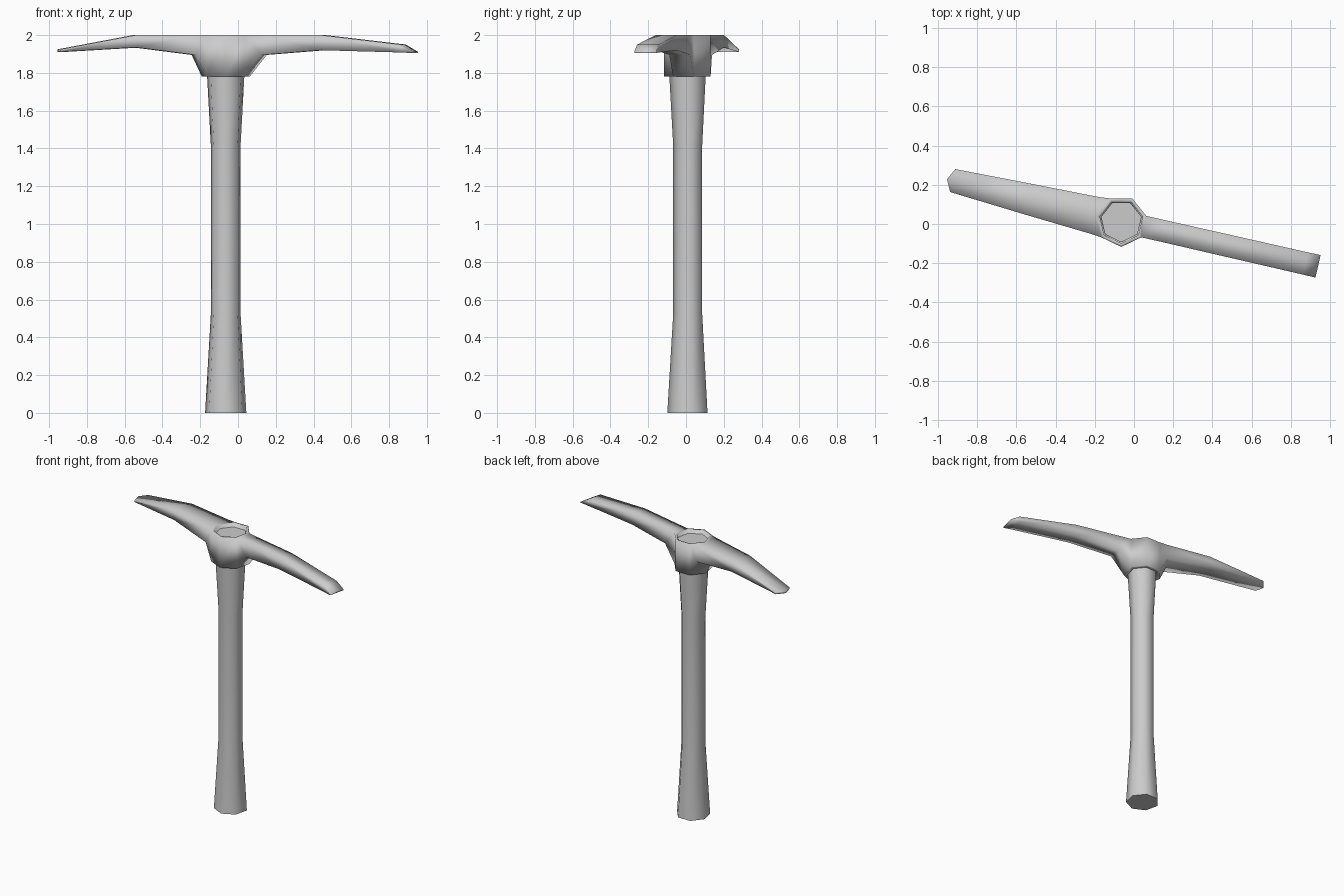
import bpy, bmesh
from math import pi, sin, cos, radians

if "Cube" in bpy.data.objects:
    bpy.data.objects.remove(bpy.data.objects["Cube"])

SIDES = 7
CX, CY = -0.065, 0.013
TILT = -pi / 14            # head turned so its points run along the heptagon


def place(u, v, z):
    return (CX + u * cos(TILT) - v * sin(TILT), CY + u * sin(TILT) + v * cos(TILT), z)


def ring(bm, r, z):
    angles = [(k + 0.5) * 2 * pi / SIDES for k in range(SIDES)]
    return [bm.verts.new(place(r * cos(a), r * sin(a), z)) for a in angles]


def bridge(bm, a, b, edges=range(SIDES)):
    for k in edges:
        n = (k + 1) % SIDES
        bm.faces.new((a[k], a[n], b[n], b[k]))


def finish(bm, name, angle):
    bmesh.ops.recalc_face_normals(bm, faces=bm.faces)
    mesh = bpy.data.meshes.new(name)
    bm.to_mesh(mesh)
    bm.free()
    ob = bpy.data.objects.new(name, mesh)
    bpy.context.collection.objects.link(ob)
    bpy.ops.object.select_all(action='DESELECT')
    ob.select_set(True)
    bpy.context.view_layer.objects.active = ob
    bpy.ops.object.shade_smooth_by_angle(angle=radians(angle))
    return ob


# Handle: seven-sided shaft, flared at both ends
bm = bmesh.new()
profile = [(0.112, 0), (0.081, 0.52), (0.081, 1.42), (0.101, 1.78), (0.106, 1.975)]
rings = [ring(bm, r, z) for r, z in profile]
for a, b in zip(rings, rings[1:]):
    bridge(bm, a, b)
bm.faces.new(rings[0])
bm.faces.new(rings[-1])
finish(bm, "handle", 60)


# Head: collar around the handle, with both arms extruded from its sides
def arm(bm, top, bottom, stations):
    for u, half, z_top, z_bot, nose, shift in stations:
        n = len(top)
        new_top, new_bot = [], []
        for i in range(n):
            t = 2 * i / (n - 1) - 1
            uu = u + nose * (1 - abs(t))
            # columns run +v to -v on the left arm, -v to +v on the right
            v = half * t * (1 if u > 0 else -1) + shift
            new_top.append(bm.verts.new(place(uu, v, z_top)))
            new_bot.append(bm.verts.new(place(uu, v, z_bot)))
        for i in range(n - 1):
            bm.faces.new((top[i], top[i + 1], new_top[i + 1], new_top[i]))
            bm.faces.new((bottom[i], bottom[i + 1], new_bot[i + 1], new_bot[i]))
        for i in (0, n - 1):
            bm.faces.new((top[i], bottom[i], new_bot[i], new_top[i]))
        top, bottom = new_top, new_bot
    for i in range(len(top) - 1):
        bm.faces.new((top[i], top[i + 1], bottom[i + 1], bottom[i]))


bm = bmesh.new()
outer_bot, outer_top = ring(bm, 0.130, 1.78), ring(bm, 0.130, 2.0)
inner_bot, inner_top = ring(bm, 0.098, 1.78), ring(bm, 0.112, 2.0)
bridge(bm, outer_top, inner_top)
bridge(bm, inner_top, inner_bot)
bridge(bm, inner_bot, outer_bot)
bridge(bm, outer_bot, outer_top, (0, 1, 4, 5))

# Narrow chisel arm: distance, half width, top z, bottom z, nose, sideways shift
arm(bm, [outer_top[k] for k in (6, 0)], [outer_bot[k] for k in (6, 0)], [
    (0.21, 0.056, 2.0, 1.895, 0, 0),
    (0.53, 0.057, 2.0, 1.92, 0, 0),
    (0.965, 0.058, 1.95, 1.908, 0, 0),
    (1.03, 0.059, 1.912, 1.905, 0, 0)])
# Wide blade arm with a pointed nose
arm(bm, [outer_top[k] for k in (2, 3, 4)], [outer_bot[k] for k in (2, 3, 4)], [
    (-0.14, 0.096, 2.0, 1.895, -0.045, 0),
    (-0.47, 0.081, 2.0, 1.935, -0.035, 0.005),
    (-0.885, 0.06, 1.925, 1.911, -0.03, 0.012)])
finish(bm, "pick_head", 97)
